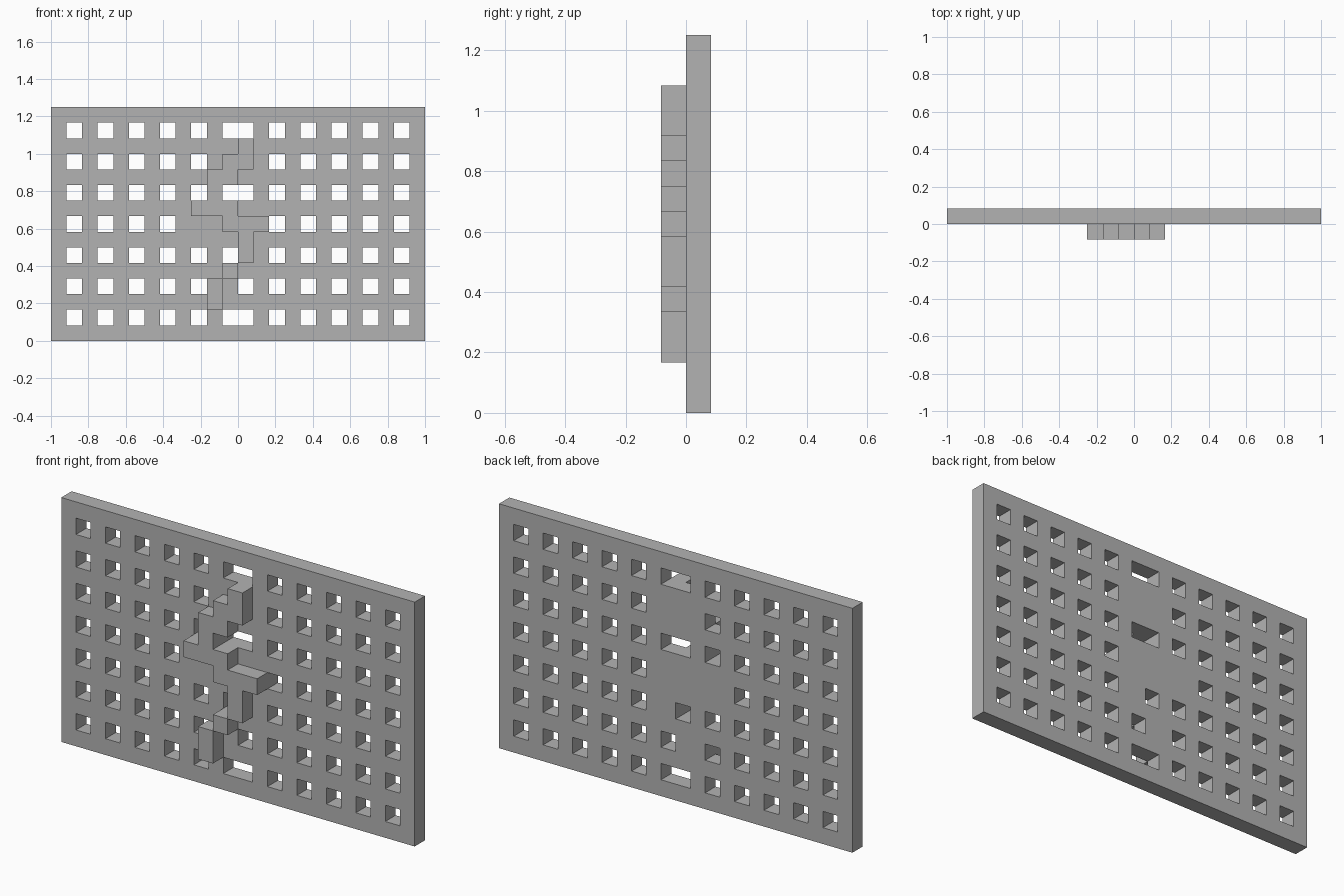
import bpy
import bmesh
from mathutils import Vector

default = bpy.data.objects.get("Cube")
if default:
    bpy.data.objects.remove(default, do_unlink=True)

COLS, ROWS = 24, 15
U = 2 / COLS  # one grid cell

grey = bpy.data.materials.new("plain_grey")
grey.use_nodes = True
grey.diffuse_color = (0.45, 0.45, 0.45, 1)
grey.node_tree.nodes["Principled BSDF"].inputs["Base Color"].default_value = (0.45, 0.45, 0.45, 1)


def cell_slab(name, cells, y_back):
    """Solid slab one cell thick, made from a set of filled grid cells."""
    bm = bmesh.new()
    for c, r in sorted(cells):
        corners = [(c, r), (c + 1, r), (c + 1, r + 1), (c, r + 1)]
        bm.faces.new([bm.verts.new((x * U - 1, y_back, z * U)) for x, z in corners])
    bmesh.ops.remove_doubles(bm, verts=bm.verts[:], dist=U / 100)
    out = bmesh.ops.extrude_face_region(bm, geom=bm.faces[:])
    moved = [v for v in out["geom"] if isinstance(v, bmesh.types.BMVert)]
    bmesh.ops.translate(bm, verts=moved, vec=Vector((0, -U, 0)))
    bmesh.ops.recalc_face_normals(bm, faces=bm.faces[:])
    mesh = bpy.data.meshes.new(name)
    bm.to_mesh(mesh)
    bm.free()
    mesh.materials.append(grey)
    obj = bpy.data.objects.new(name, mesh)
    bpy.context.collection.objects.link(obj)
    return obj


# Zigzag relief: row -> first and last filled column
zigzag = {2: (10, 10), 3: (10, 10), 4: (11, 11), 5: (12, 12), 6: (12, 12),
          7: (11, 13), 8: (9, 11), 9: (10, 10), 10: (10, 11), 11: (11, 12), 12: (12, 12)}
relief = {(c, r) for r, (a, b) in zigzag.items() for c in range(a, b + 1)}

# Lattice of square holes, with a double-width column in the middle
hole_cols = [*range(1, 10, 2), 11, 12, *range(14, COLS, 2)]
holes = {(c, r) for c in hole_cols for r in range(1, ROWS, 2)}
holes -= relief | {(11, 3), (9, 7)}

panel = {(c, r) for c in range(COLS) for r in range(ROWS)} - holes
cell_slab("lattice_panel", panel, U)
cell_slab("zigzag_relief", relief, 0)
